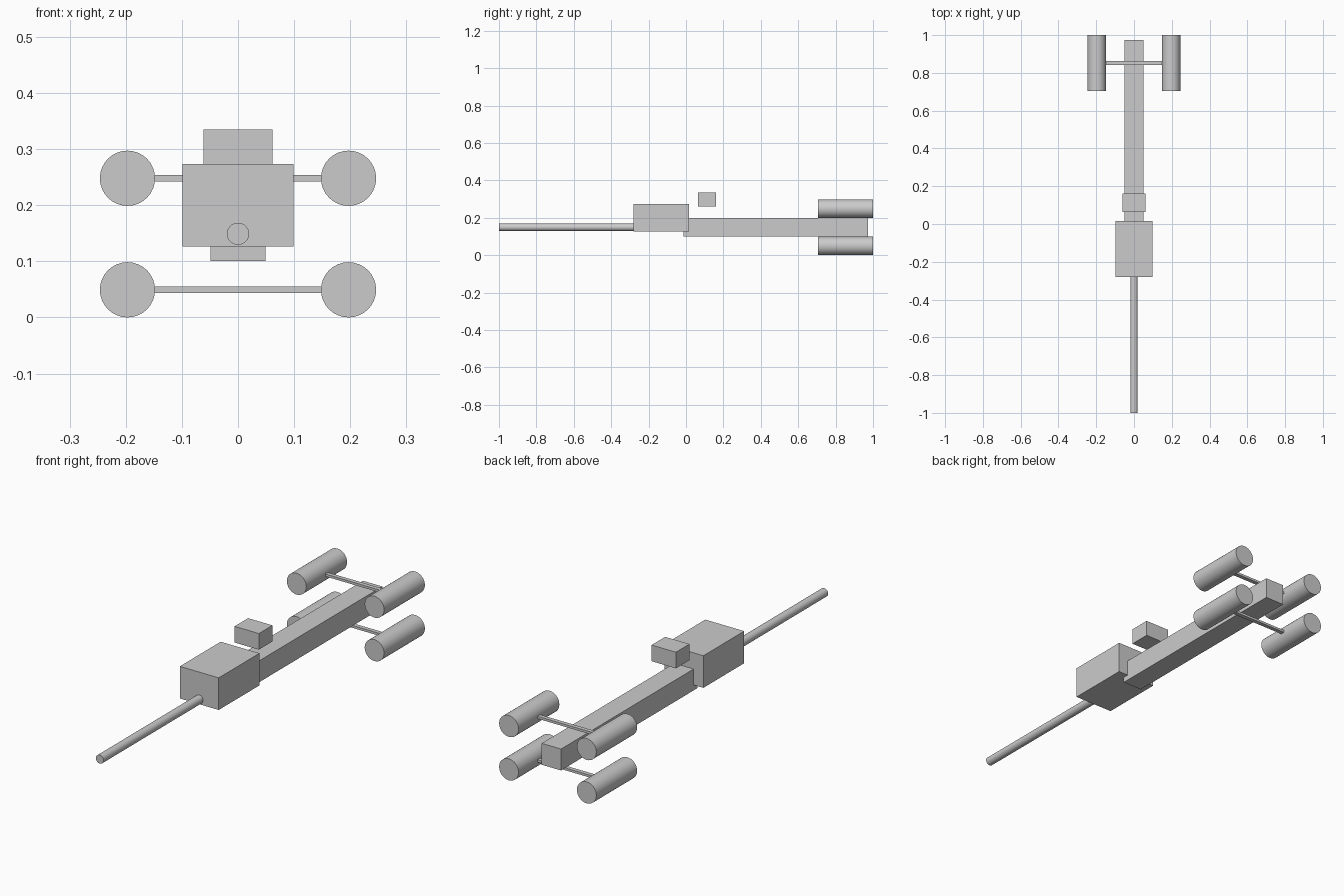
import bpy
import math

if "Cube" in bpy.data.objects:
    bpy.data.objects.remove(bpy.data.objects["Cube"])


def box(name, x, y, z):
    """Box from (min, max) ranges on each axis."""
    ranges = (x, y, z)
    bpy.ops.mesh.primitive_cube_add(size=1, location=[(a + b) / 2 for a, b in ranges])
    ob = bpy.context.object
    ob.name = name
    ob.scale = [b - a for a, b in ranges]
    bpy.ops.object.transform_apply(location=False, rotation=False, scale=True)
    return ob


def rod(name, x, z, radius, y0, y1, sides=32):
    """Cylinder lying along y."""
    bpy.ops.mesh.primitive_cylinder_add(
        vertices=sides, radius=radius, depth=y1 - y0,
        location=(x, (y0 + y1) / 2, z), rotation=(math.pi / 2, 0, 0))
    ob = bpy.context.object
    ob.name = name
    bpy.ops.object.shade_smooth_by_angle(angle=math.radians(35))
    return ob


# Fuselage, nose block, canopy and nose gun
box("fuselage", (-0.049, 0.049), (-0.013, 0.974), (0.101, 0.199))
box("nose_block", (-0.0985, 0.0985), (-0.28, 0.015), (0.126, 0.273))
box("floating_canopy", (-0.0615, 0.0615), (0.063, 0.161), (0.261, 0.335))
rod("nose_barrel", 0, 0.149, 0.0197, -1.0, -0.25)

# Two decks of engines, each pair joined by a thin strut
for deck, z in (("lower", 0.0492), ("upper", 0.248)):
    for side, x in (("left", -0.197), ("right", 0.197)):
        rod(f"{deck}_{side}_engine", x, z, 0.0492, 0.705, 1.0)
    box(f"{deck}_strut", (-0.19, 0.19), (0.843, 0.862), (z - 0.0055, z + 0.0055))
